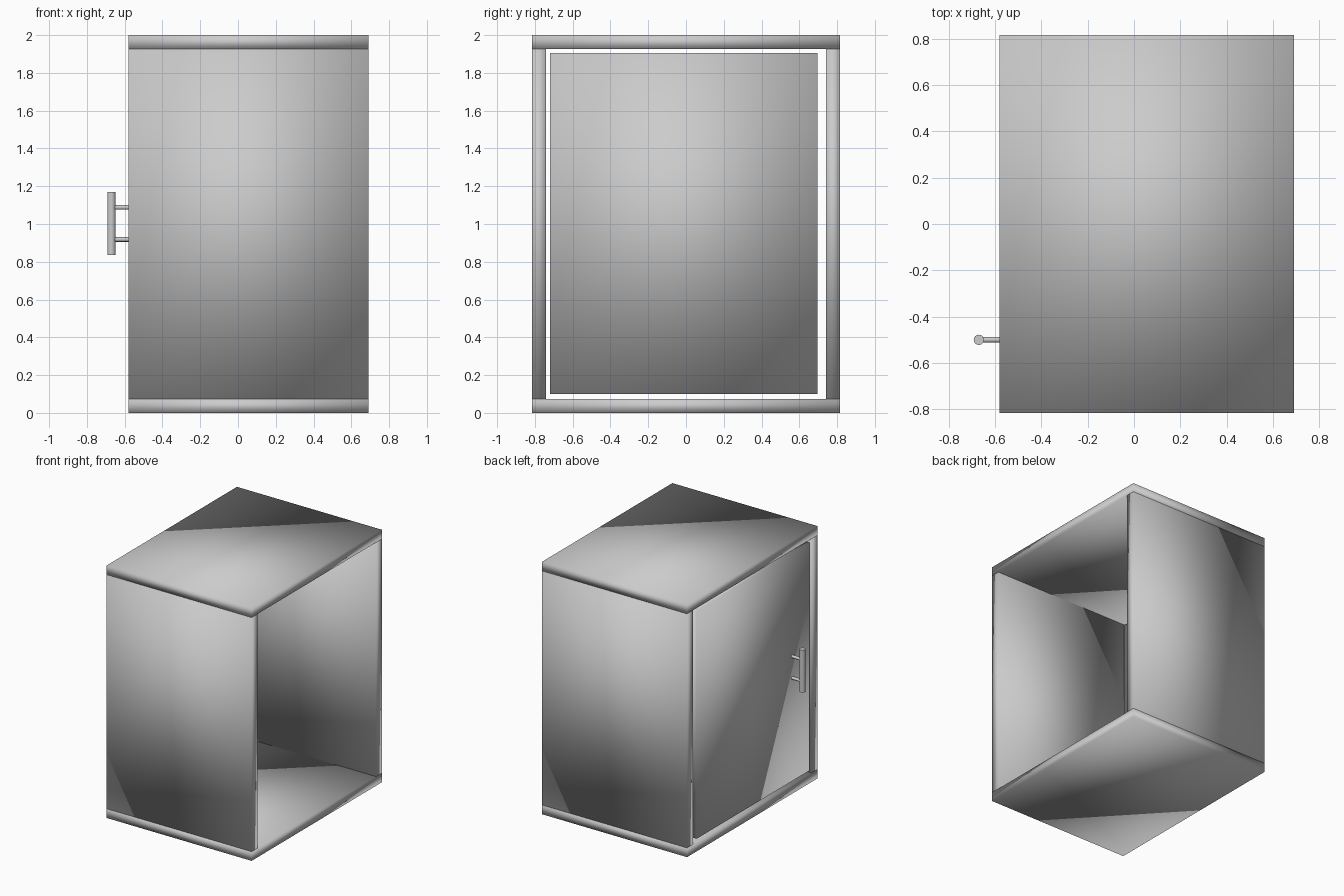
import bpy
from math import pi

cube = bpy.data.objects.get("Cube")
if cube:
    bpy.data.objects.remove(cube, do_unlink=True)

grey = bpy.data.materials.new("light_grey")
grey.use_nodes = True
grey.diffuse_color = (0.6, 0.6, 0.6, 1)
grey.node_tree.nodes["Principled BSDF"].inputs["Base Color"].default_value = grey.diffuse_color

LEFT, RIGHT = -0.58, 0.69      # cabinet extent in x
HALF_DEPTH, HEIGHT, BOARD = 0.815, 2.0, 0.073


def finish(name):
    obj = bpy.context.object
    obj.name = name
    obj.data.materials.append(grey)
    return obj


def board(name, low, high):
    """Softly shaded box between two corners."""
    bpy.ops.mesh.primitive_cube_add(size=1, location=[(a + b) / 2 for a, b in zip(low, high)])
    bpy.context.object.scale = [b - a for a, b in zip(low, high)]
    bpy.ops.object.transform_apply(location=False, rotation=False, scale=True)
    bpy.ops.object.shade_smooth()
    return finish(name)


def rod(name, radius, length, location, rotation=(0, 0, 0)):
    bpy.ops.mesh.primitive_cylinder_add(vertices=32, radius=radius, depth=length,
                                        location=location, rotation=rotation)
    bpy.ops.object.shade_smooth_by_angle()
    return finish(name)


# Top and bottom boards
for name, z in (("bottom_board", 0), ("top_board", HEIGHT - BOARD)):
    board(name, (LEFT, -HALF_DEPTH, z), (RIGHT, HALF_DEPTH, z + BOARD))

# Front and back walls between them
for name, y in (("front_wall", -HALF_DEPTH), ("back_wall", HALF_DEPTH - BOARD)):
    board(name, (LEFT, y, BOARD), (RIGHT, y + BOARD, HEIGHT - BOARD))

# Door set into the frame with a gap all round
board("door", (LEFT, -0.72, 0.1), (LEFT + BOARD, 0.695, 1.905))

# Door handle: upright bar on two posts
BAR_X, HANDLE_Y = -0.67, -0.5
rod("handle_bar", 0.022, 0.335, (BAR_X, HANDLE_Y, 1.003))
for name, z in (("lower_handle_post", 0.918), ("upper_handle_post", 1.088)):
    rod(name, 0.012, LEFT - BAR_X, ((LEFT + BAR_X) / 2, HANDLE_Y, z), (0, pi / 2, 0))
